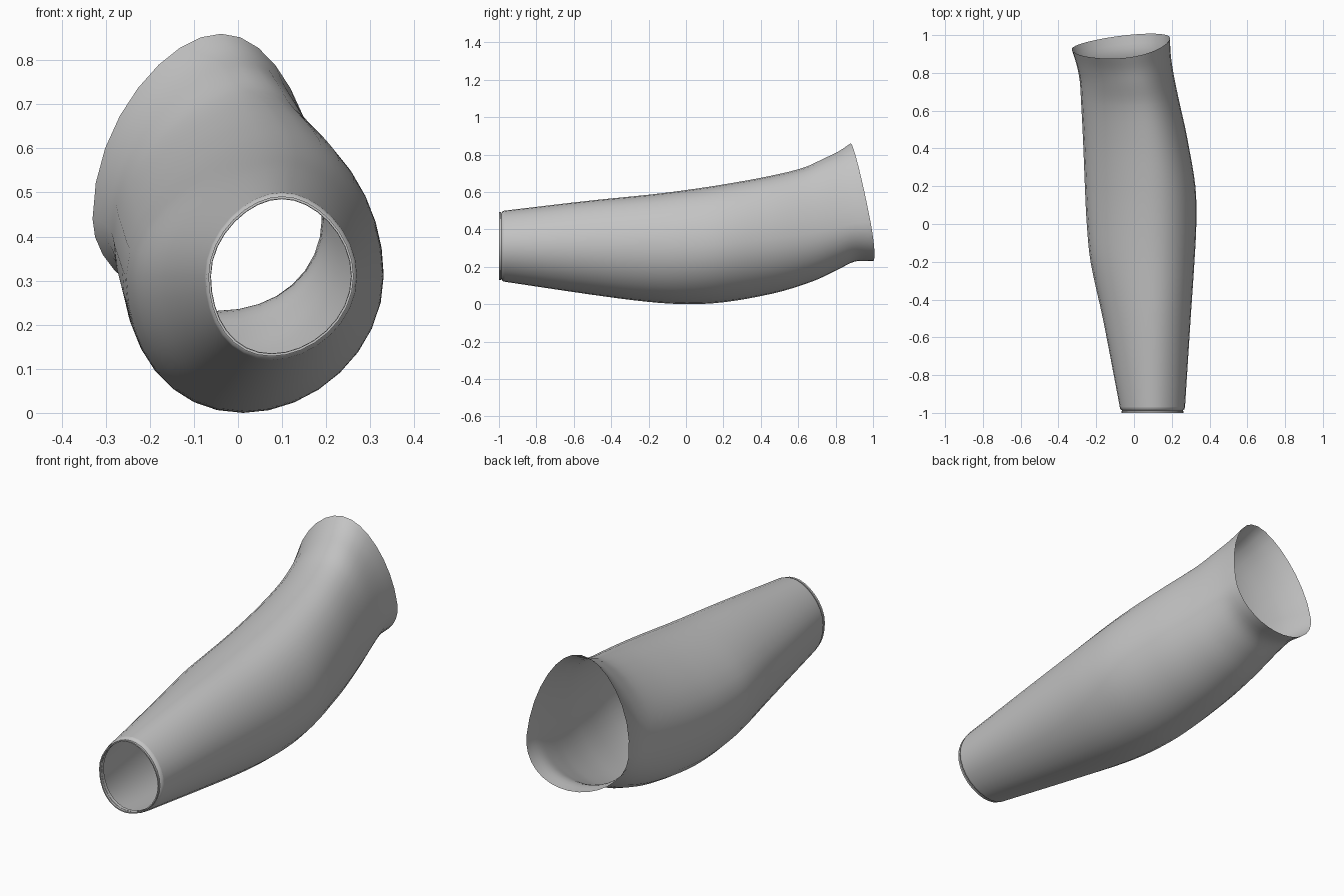
import bpy, bmesh, math

if "Cube" in bpy.data.objects:
    bpy.data.objects.remove(bpy.data.objects["Cube"], do_unlink=True)

SIDES = 32
STEPS = 4

grey = bpy.data.materials.new("plain grey")
grey.use_nodes = True
colour = (0.55, 0.55, 0.55, 1)
grey.diffuse_color = colour
grey.node_tree.nodes["Principled BSDF"].inputs["Base Color"].default_value = colour


def section(y, left, right, bottom, top, mid):
    """Egg-shaped ring; leans and tilts progressively toward the wide end."""
    cx, rx = (left + right) / 2, (right - left) / 2
    x_top = 0.1 - 0.15 * max(y, 0) ** 2
    x_bottom = 0.012 - 0.065 * y
    tilt = min(max((y - 0.4) / 0.56, 0), 1)
    ring = []
    for i in range(SIDES):
        a = math.tau * i / SIDES
        c, s = math.cos(a), math.sin(a)
        if s > 0:
            x = cx + rx * c * (1 - 0.12 * s * s) + (x_top - cx) * s * s
            z = mid + (top - mid) * s
        else:
            x = cx + rx * c + (x_bottom - cx) * s * s
            z = mid + (mid - bottom) * s
        ring.append((x, y + tilt * (0.115 * (x + 0.04) - 0.19 * (z - 0.44)), z))
    return ring


def spline(p0, p1, p2, p3, t):
    """Smooth interpolation with tangents that respect uneven spacing."""
    h = p2[0] - p1[0]
    out = [p1[0] + h * t]
    for k in range(1, len(p1)):
        m1 = (p2[k] - p0[k]) / (p2[0] - p0[0]) * h
        m2 = (p3[k] - p1[k]) / (p3[0] - p1[0]) * h
        out.append((2*t**3 - 3*t*t + 1) * p1[k] + (t**3 - 2*t*t + t) * m1
                   + (3*t*t - 2*t**3) * p2[k] + (t**3 - t*t) * m2)
    return out


def loft(name, rings):
    bm = bmesh.new()
    loops = [[bm.verts.new(p) for p in ring] for ring in rings]
    for a, b in zip(loops, loops[1:]):
        for i in range(SIDES):
            j = (i + 1) % SIDES
            bm.faces.new((a[i], a[j], b[j], b[i]))
    mesh = bpy.data.meshes.new(name)
    bm.to_mesh(mesh)
    bm.free()
    mesh.materials.append(grey)
    obj = bpy.data.objects.new(name, mesh)
    bpy.context.collection.objects.link(obj)
    bpy.ops.object.select_all(action="DESELECT")
    obj.select_set(True)
    bpy.context.view_layer.objects.active = obj
    bpy.ops.object.shade_smooth_by_angle(angle=math.radians(40))
    return obj


# Sleeve stations: y, left, right, bottom, top, height of widest point
stations = [
    (-0.97, -0.075, 0.27, 0.12, 0.50, 0.31),
    (-0.5, -0.165, 0.30, 0.05, 0.555, 0.31),
    (-0.2, -0.23, 0.32, 0.012, 0.585, 0.31),
    (0, -0.25, 0.33, 0, 0.61, 0.31),
    (0.2, -0.26, 0.325, 0.01, 0.64, 0.32),
    (0.45, -0.27, 0.282, 0.055, 0.685, 0.35),
    (0.65, -0.28, 0.235, 0.122, 0.73, 0.38),
    (0.78, -0.288, 0.208, 0.185, 0.78, 0.41),
    (0.87, -0.305, 0.195, 0.228, 0.815, 0.43),
    (0.96, -0.33, 0.19, 0.23, 0.86, 0.44),
]
rings = []
last = len(stations) - 1
for n in range(last):
    pts = [stations[min(max(n + d, 0), last)] for d in (-1, 0, 1, 2)]
    rings += [section(*spline(*pts, k / STEPS)) for k in range(STEPS)]
rings.append(section(*stations[-1]))
loft("sleeve", rings)

# Cuff lip: rounded end, shallow groove, thin band turned inward
cuff = rings[0]
cx, cz = 0.0975, 0.31
profile = [(-0.97, 1), (-0.98, 0.985), (-0.986, 0.94), (-0.988, 0.92),
           (-0.99, 0.955), (-1, 0.955), (-1, 0.925), (-0.97, 0.925)]
lip = [[(cx + (x - cx) * f, y, cz + (z - cz) * f) for x, _, z in cuff]
       for y, f in reversed(profile)]
loft("cuff_lip", lip)
